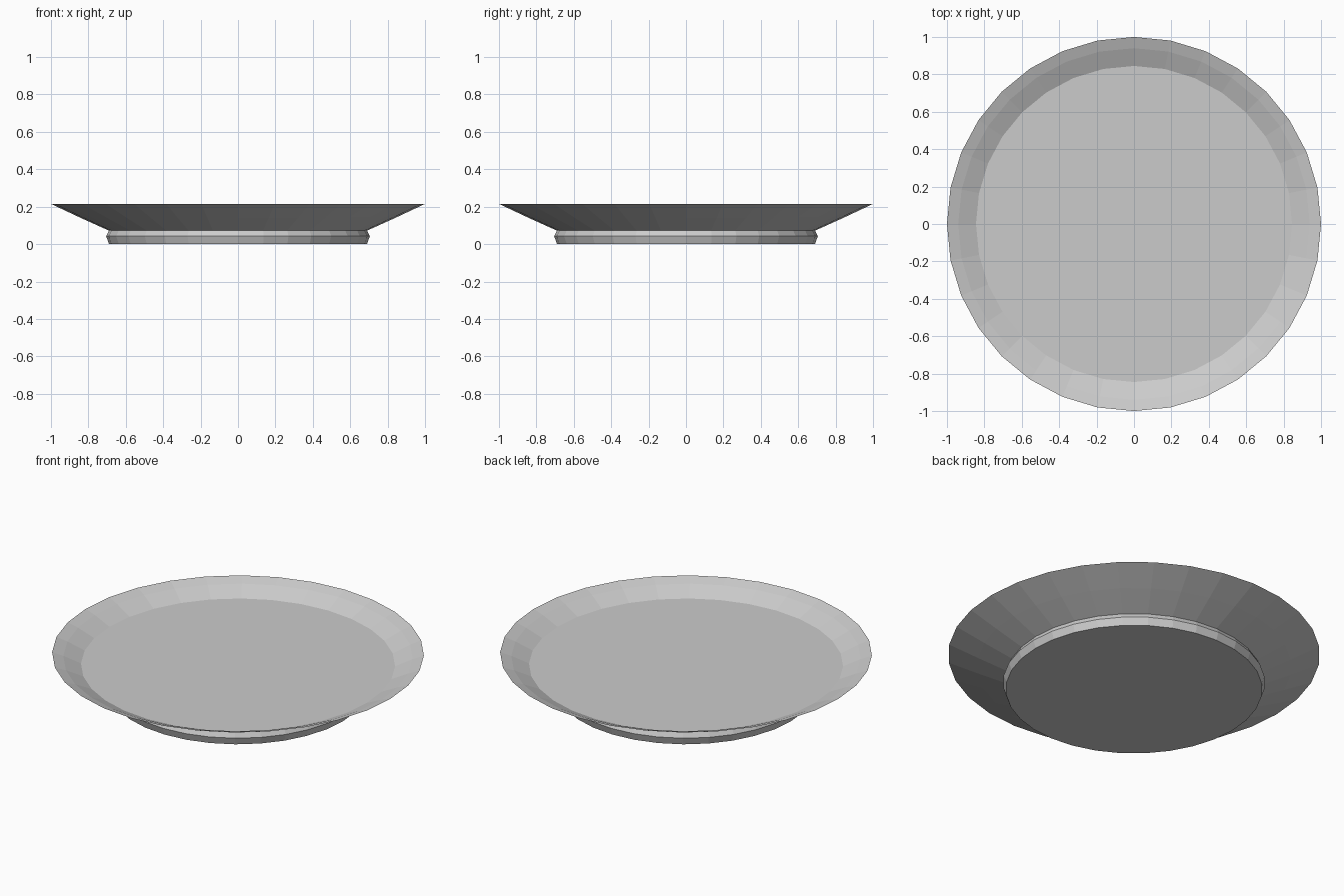
import bpy, bmesh, math

if "Cube" in bpy.data.objects:
    bpy.data.objects.remove(bpy.data.objects["Cube"], do_unlink=True)

SIDES = 32


def material(name, colour):
    mat = bpy.data.materials.new(name)
    mat.use_nodes = True
    mat.diffuse_color = colour
    mat.node_tree.nodes["Principled BSDF"].inputs["Base Color"].default_value = colour
    return mat


def lathe(name, profile, mat):
    """Turn an (radius, height) profile into a faceted solid, capped at both ends."""
    bm = bmesh.new()
    rings = []
    for radius, height in profile:
        angles = [math.tau * i / SIDES for i in range(SIDES)]
        rings.append([bm.verts.new((radius * math.cos(a), radius * math.sin(a), height))
                      for a in angles])
    for low, high in zip(rings, rings[1:]):
        for i in range(SIDES):
            j = (i + 1) % SIDES
            bm.faces.new((low[i], low[j], high[j], high[i]))
    bm.faces.new(rings[0][::-1])
    bm.faces.new(rings[-1])
    mesh = bpy.data.meshes.new(name)
    bm.to_mesh(mesh)
    bm.free()
    mesh.materials.append(mat)
    obj = bpy.data.objects.new(name, mesh)
    bpy.context.collection.objects.link(obj)
    return obj


ceramic = material("light_grey_ceramic", (0.6, 0.6, 0.6, 1))

# Foot ring, flared underside, thin lip, then the sloped well down to the flat floor
lathe("plate", [
    (0.69, 0.0), (0.705, 0.043), (0.69, 0.072),
    (0.845, 0.142), (1.0, 0.215),
    (0.94, 0.194), (0.845, 0.15),
], ceramic)
